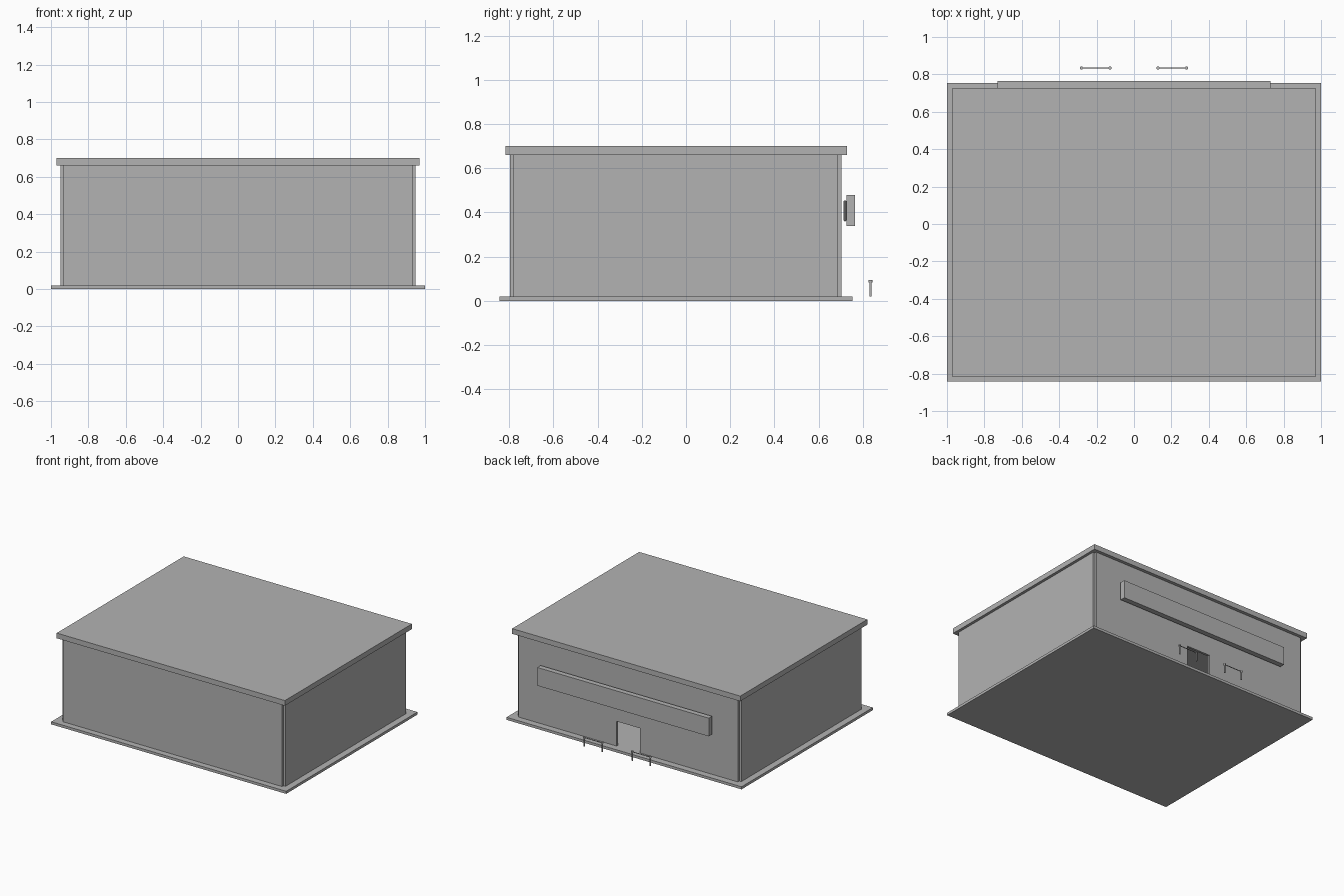
import bpy
import bmesh
from mathutils import Vector

cube = bpy.data.objects.get("Cube")
if cube:
    bpy.data.objects.remove(cube, do_unlink=True)

grey = bpy.data.materials.new("plain grey")
grey.use_nodes = True
grey.diffuse_color = (0.45, 0.45, 0.45, 1)
grey.node_tree.nodes["Principled BSDF"].inputs["Base Color"].default_value = grey.diffuse_color


def box(name, x, y, z):
    """Box from (min, max) ranges on each axis."""
    bm = bmesh.new()
    bmesh.ops.create_cube(bm, size=1)
    for v in bm.verts:
        v.co = Vector([(a + b) / 2 + c * (b - a) for (a, b), c in zip((x, y, z), v.co)])
    mesh = bpy.data.meshes.new(name)
    bm.to_mesh(mesh)
    bm.free()
    mesh.materials.append(grey)
    obj = bpy.data.objects.new(name, mesh)
    bpy.context.collection.objects.link(obj)
    return obj


def rod(name, start, end, radius, sides=16):
    """Round bar between two points."""
    a, b = Vector(start), Vector(end)
    bpy.ops.mesh.primitive_cylinder_add(
        vertices=sides, radius=radius, depth=(b - a).length, location=(a + b) / 2,
        rotation=(b - a).to_track_quat('Z', 'Y').to_euler())
    obj = bpy.context.object
    obj.name = name
    obj.data.materials.append(grey)
    bpy.ops.object.shade_smooth_by_angle()
    return obj


floor, eaves = 0.02, 0.66
half, front, back, thick = 0.95, -0.796, 0.702, 0.017
inner = half - thick

# Ground slab and flat roof
box("ground_slab", (-1, 1), (-0.843, 0.753), (0, floor))
box("roof", (-0.971, 0.971), (-0.817, 0.727), (eaves, 0.7))

# Hollow shell with notched corners
box("front_wall", (-inner, inner), (front, front + thick), (floor, eaves))
for side, s in (("left", 1), ("right", -1)):
    box(side + "_wall", sorted((s * inner, s * half)),
        (front + thick, back - thick), (floor, eaves))

# Back wall around the open doorway
door, door_top = 0.1, 0.21
for side, s in (("left", 1), ("right", -1)):
    box("back_wall_" + side, sorted((s * door, s * inner)),
        (back - thick, back), (floor, eaves))
box("back_wall_over_door", (-door, door), (back - thick, back), (door_top, eaves))

# Long blank sign board and its backing
box("sign_board", (-0.73, 0.73), (0.725, 0.765), (0.34, 0.48))
backing = box("sign_backing", (-0.71, 0.71), (0.713, 0.725), (0.36, 0.455))
bevel = backing.modifiers.new("soft_edge", 'BEVEL')
bevel.width = 0.004

# Two low barriers outside the door
rail_y, rail_z = 0.834, 0.087
for side, s in (("left", 1), ("right", -1)):
    ends = (s * 0.128, s * 0.281)
    for label, x in zip(("inner", "outer"), ends):
        name = f"{side}_barrier_{label}"
        rod(name + "_post", (x, rail_y, floor), (x, rail_y, rail_z), 0.005)
        rod(name + "_cap", (x, rail_y, rail_z - 0.003), (x, rail_y, 0.094), 0.009)
    rod(side + "_barrier_rail", (ends[0], rail_y, rail_z), (ends[1], rail_y, rail_z), 0.003, 8)
